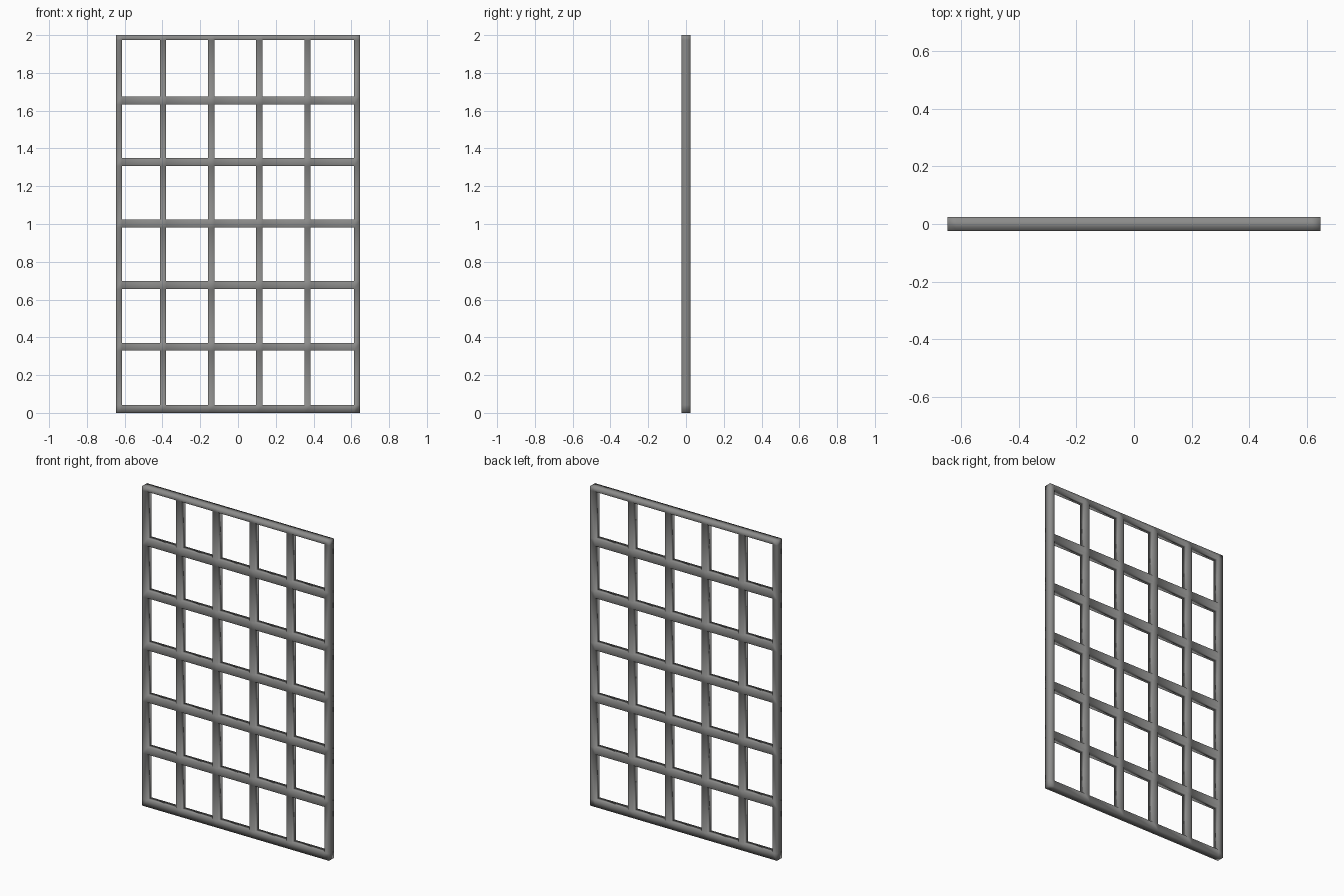
import bpy
import bmesh

cube = bpy.data.objects.get("Cube")
if cube:
    bpy.data.objects.remove(cube)

# Grey metal
metal = bpy.data.materials.new("grey_metal")
metal.use_nodes = True
grey = (0.26, 0.26, 0.255, 1)
metal.diffuse_color = grey
metal.node_tree.nodes["Principled BSDF"].inputs["Base Color"].default_value = grey

HALF_WIDTH, HEIGHT, HALF_DEPTH = 0.647, 2.0, 0.0235
POST, RAIL = 0.034, 0.042


def bar_edges(start, end, first, last, centres, size):
    """Both edges of every bar, in order, with the outer bars first and last."""
    inner = [c + s * size / 2 for c in centres for s in (-1, 1)]
    return [start, start + first] + inner + [end - last, end]


xs = bar_edges(-HALF_WIDTH, HALF_WIDTH, 0.032, 0.032,
               [-0.397 + 0.255 * i for i in range(4)], POST)
zs = bar_edges(0, HEIGHT, 0.042, 0.027,
               [0.35 + 0.326 * i for i in range(5)], RAIL)

# Flat lattice: fill the bars, leave the openings between them
bm = bmesh.new()
grid = [[bm.verts.new((x, -HALF_DEPTH, z)) for z in zs] for x in xs]
for i in range(len(xs) - 1):
    for j in range(len(zs) - 1):
        if i % 2 and j % 2:
            continue
        bm.faces.new((grid[i][j], grid[i + 1][j],
                      grid[i + 1][j + 1], grid[i][j + 1]))

# Give the lattice its depth
front = bm.faces[:]
result = bmesh.ops.extrude_face_region(bm, geom=front, use_keep_orig=True)
back = [v for v in result["geom"] if isinstance(v, bmesh.types.BMVert)]
bmesh.ops.translate(bm, verts=back, vec=(0, 2 * HALF_DEPTH, 0))
bmesh.ops.recalc_face_normals(bm, faces=bm.faces)
for face in bm.faces:
    face.smooth = True

mesh = bpy.data.meshes.new("window_grille")
bm.to_mesh(mesh)
bm.free()
mesh.materials.append(metal)
grille = bpy.data.objects.new("window_grille", mesh)
bpy.context.collection.objects.link(grille)
